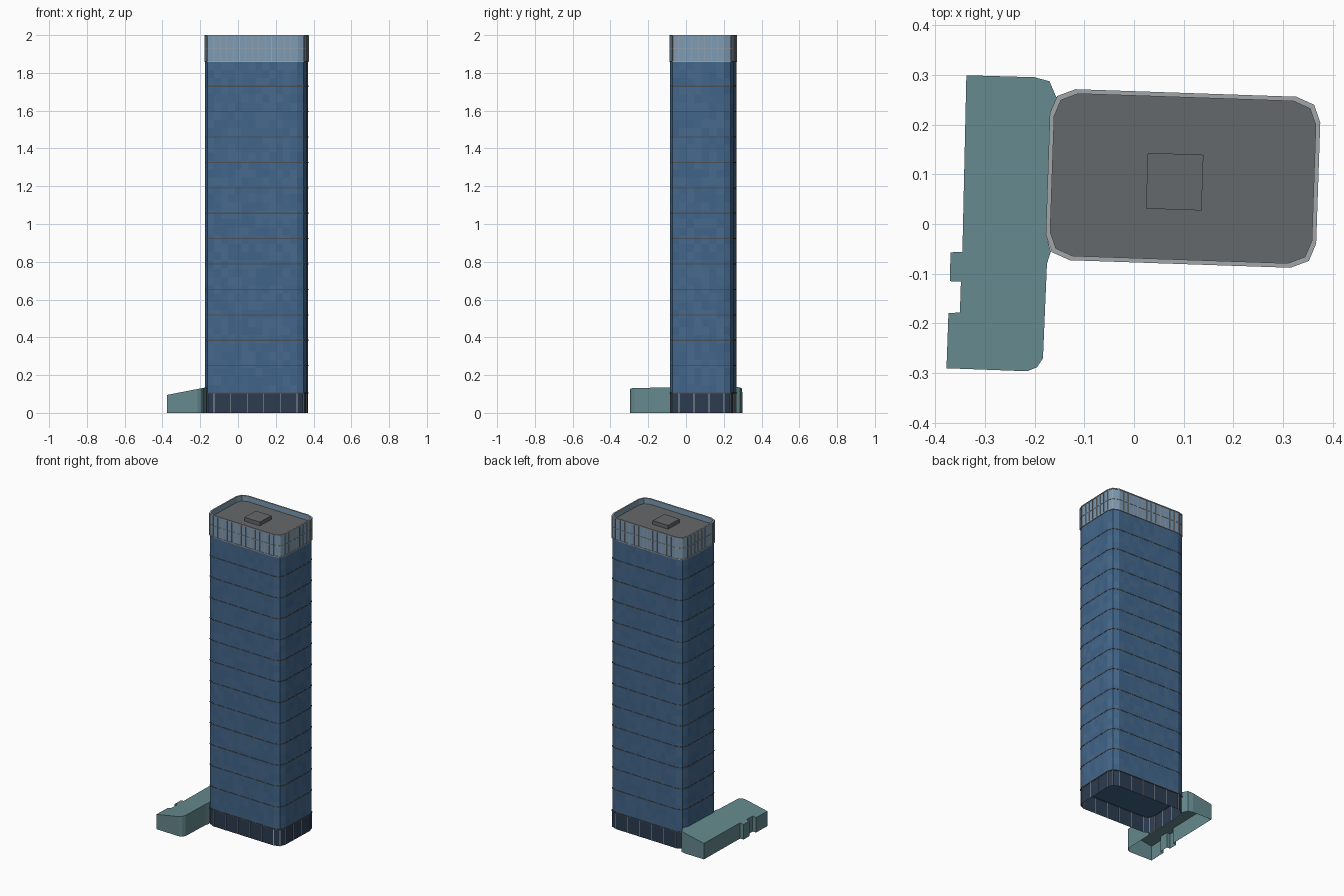
import bpy, bmesh, math, random
from mathutils import Matrix, Vector

if "Cube" in bpy.data.objects:
    bpy.data.objects.remove(bpy.data.objects["Cube"])

random.seed(4)
HX, HY, COR = 0.272, 0.172, 0.05
PLACE = Matrix.Translation((0.0985, 0.0915, 0)) @ Matrix.Rotation(math.radians(-1.95), 4, 'Z')


def material(name, rgb):
    m = bpy.data.materials.new(name)
    m.diffuse_color = (*rgb, 1)
    m.use_nodes = True
    m.node_tree.nodes["Principled BSDF"].inputs["Base Color"].default_value = m.diffuse_color
    return m


GLASS = [material(f"glass_{i}", c) for i, c in enumerate(
    [(0.050, 0.125, 0.250), (0.055, 0.134, 0.258), (0.062, 0.142, 0.265)])]
CROWN = material("crown_glass", (0.21, 0.33, 0.45))
LOBBY = material("lobby_glass", (0.026, 0.045, 0.080))
STEEL = material("steel", (0.36, 0.38, 0.40))
BAND = material("band", (0.07, 0.08, 0.09))
ROOF = material("roof", (0.13, 0.14, 0.145))
TEAL = material("podium", (0.13, 0.25, 0.27))


def finish(name, bm, mats, matrix=None):
    bmesh.ops.recalc_face_normals(bm, faces=bm.faces)
    if matrix:
        bm.transform(matrix)
    me = bpy.data.meshes.new(name)
    bm.to_mesh(me)
    bm.free()
    for m in mats:
        me.materials.append(m)
    ob = bpy.data.objects.new(name, me)
    bpy.context.collection.objects.link(ob)
    return ob


def outline(inset, nx=1, ny=1):
    """Tower plan with two-facet corners; straight sides split into nx / ny bays."""
    hx, hy, c = HX - inset, HY - inset, COR - 0.4 * inset
    quad = [(hx, hy - c), (hx - 0.27 * c, hy - 0.3 * c), (hx - c, hy)]
    flip = lambda sx, sy, q: [Vector((sx * x, sy * y)) for x, y in q]
    pts = (flip(1, 1, quad) + flip(-1, 1, quad[::-1])
           + flip(-1, -1, quad) + flip(1, -1, quad[::-1]))
    out = []
    for i, p in enumerate(pts):
        q = pts[(i + 1) % 12]
        n = {2: nx, 8: nx, 5: ny, 11: ny}.get(i, 1)
        out += [p.lerp(q, k / n) for k in range(n)]
    return out


def sweep(name, profile, mats, closed=False, cap_start=False, cap_end=False, nx=1, ny=1):
    """Carry an (inset, z) profile around the tower plan."""
    bm = bmesh.new()
    loops = [[bm.verts.new((p.x, p.y, z)) for p in outline(d, nx, ny)] for d, z in profile]
    n = len(loops[0])
    pairs = list(zip(loops, loops[1:])) + ([(loops[-1], loops[0])] if closed else [])
    for a, b in pairs:
        for i in range(n):
            f = bm.faces.new((a[i], a[(i + 1) % n], b[(i + 1) % n], b[i]))
            f.material_index = random.choice(range(len(mats)))
    if cap_start:
        bm.faces.new(loops[0])
    if cap_end:
        bm.faces.new(loops[-1])
    return finish(name, bm, mats, PLACE)


def band(name, z0, z1, outer, inner, mat):
    return sweep(name, [(outer, z0), (outer, z1), (inner, z1), (inner, z0)], [mat], closed=True)


def mullions(name, z0, z1, inset, nx, ny, width, depth, mat):
    """Vertical bars at every bay line, turned to face outward."""
    bm = bmesh.new()
    pts = outline(inset, nx, ny)
    for i, p in enumerate(pts):
        t = (pts[(i + 1) % len(pts)] - p).normalized() + (p - pts[i - 1]).normalized()
        m = (Matrix.Translation((p.x, p.y, (z0 + z1) / 2))
             @ Matrix.Rotation(math.atan2(t.y, t.x), 4, 'Z')
             @ Matrix.Diagonal((width, depth, z1 - z0, 1)))
        bmesh.ops.create_cube(bm, size=1, matrix=m)
    return finish(name, bm, [mat], PLACE)


# Lobby storey, open underneath
sweep("lobby_walls", [(0.005, 0), (0.005, 0.105)], [LOBBY])
mullions("lobby_mullions", 0, 0.105, 0.005, 5, 3, 0.004, 0.004, STEEL)
band("lobby_cornice", 0.103, 0.109, 0.001, 0.008, BAND)

# Glazed shaft with slightly varied panes
levels = 40
sweep("shaft", [(0.004, 0.105 + 1.755 * k / levels) for k in range(levels + 1)],
      GLASS, cap_start=True, cap_end=True, nx=12, ny=6)

# Floor bands
for k in range(12):
    z = 0.25 + 0.1345 * k
    band(f"floor_band_{k + 1}", z - 0.003, z + 0.003, 0.0025, 0.006, BAND)

# Crown screen, rails and fins
sweep("crown_screen", [(0.003, 1.86), (0.003, 1.999), (0.009, 1.999), (0.009, 1.96)], [CROWN])
mullions("crown_fins", 1.86, 1.997, 0.002, 13, 7, 0.003, 0.004, STEEL)
band("crown_base_rail", 1.857, 1.863, 0, 0.006, STEEL)
band("crown_mid_rail", 1.928, 1.932, 0.001, 0.005, STEEL)
band("crown_top_rail", 1.994, 2.0, 0, 0.009, STEEL)

# Roof deck and plant box
sweep("roof_deck", [(0.009, 1.955), (0.009, 1.965)], [ROOF], cap_start=True, cap_end=True)
bm = bmesh.new()
bmesh.ops.create_cube(bm, size=1, matrix=Matrix.Translation((-0.0165, -0.007, 1.976))
                      @ Matrix.Diagonal((0.112, 0.112, 0.026, 1)))
finish("plant_box", bm, [ROOF], PLACE)

# Podium wing: roof rises toward the tower, open underneath
plan = [(-0.337, 0.299), (-0.2, 0.295), (-0.17, 0.287), (-0.155, 0.252), (-0.168, 0.22),
        (-0.176, -0.025), (-0.167, -0.055), (-0.175, -0.08), (-0.183, -0.27), (-0.195, -0.288),
        (-0.215, -0.296), (-0.377, -0.290), (-0.373, -0.179), (-0.350, -0.178),
        (-0.348, -0.116), (-0.370, -0.115), (-0.369, -0.057), (-0.345, -0.056)]
bm = bmesh.new()
low = [bm.verts.new((x, y, 0)) for x, y in plan]
top = [bm.verts.new((x, y, 0.095 + 0.193 * (x + 0.377))) for x, y in plan]
for i in range(len(plan)):
    j = (i + 1) % len(plan)
    bm.faces.new((low[i], low[j], top[j], top[i]))
bm.faces.new(top)
finish("podium_wing", bm, [TEAL])
